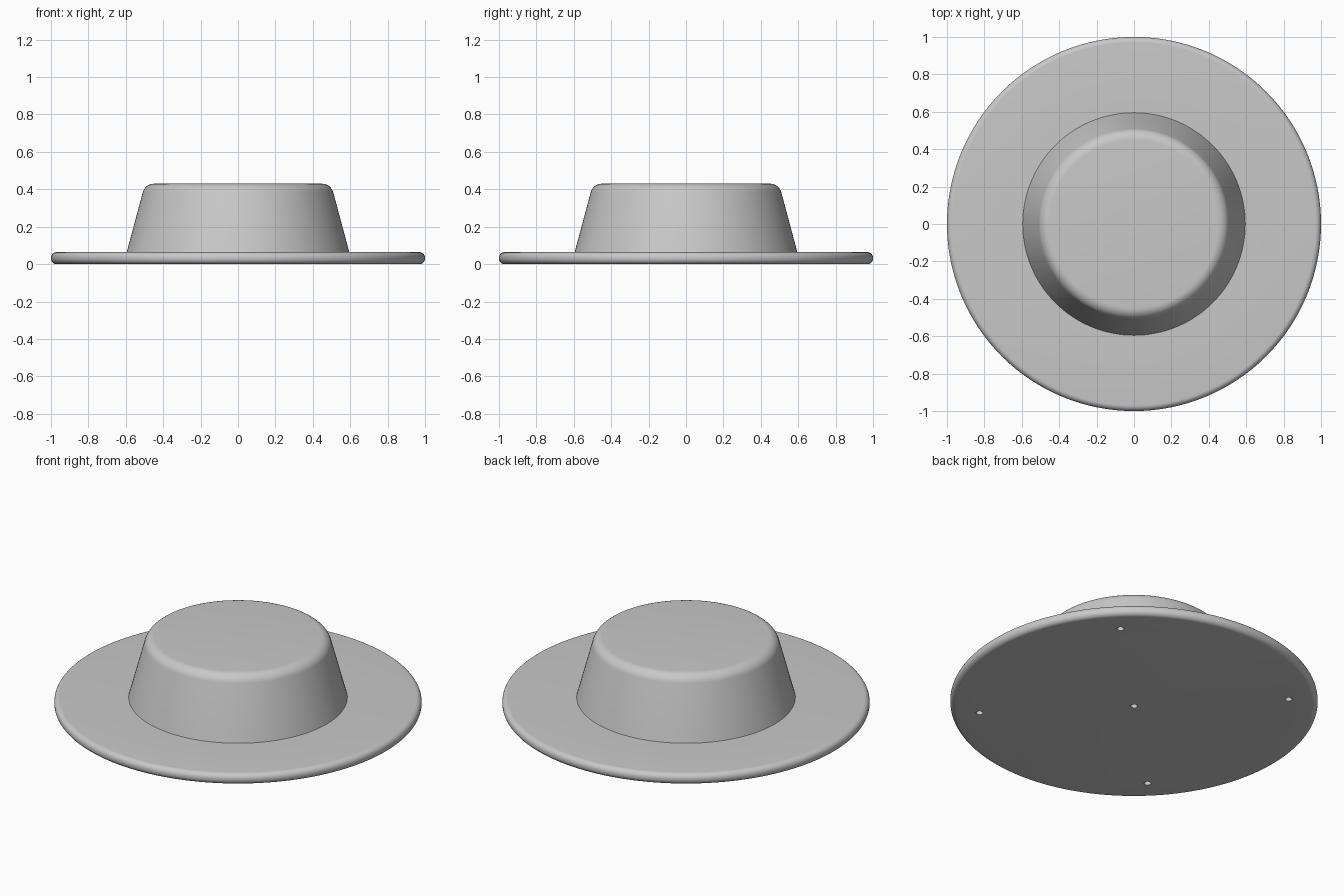
import bpy, bmesh, math

old = bpy.data.objects.get("Cube")
if old:
    bpy.data.objects.remove(old, do_unlink=True)

SEGMENTS = 128
PLATE_TOP = 0.064
HEIGHT = 0.43
EDGE = 0.03                      # rounding of the plate rim
FILLET = 0.062                   # rounding of the crown's top edge
DRAFT = math.radians(15)         # slope of the crown wall
HOLE_RADIUS, HOLE_DEPTH, HOLE_OFFSET = 0.019, 0.045, 0.597

grey = bpy.data.materials.new("light_grey")
grey.use_nodes = True
colour = (0.58, 0.58, 0.58, 1)
grey.diffuse_color = colour
grey.node_tree.nodes["Principled BSDF"].inputs["Base Color"].default_value = colour


def arc(r, z, radius, start, end, steps=8):
    """Points of a rounded corner in the (radius, height) plane."""
    angles = [start + (end - start) * i / steps for i in range(steps + 1)]
    return [(r + radius * math.cos(a), z + radius * math.sin(a)) for a in angles]


def lathe(name, profile):
    """Closed solid of revolution, capped flat at both ends of the profile."""
    bm = bmesh.new()
    rings = []
    for r, z in profile:
        turns = [math.tau * i / SEGMENTS for i in range(SEGMENTS)]
        rings.append([bm.verts.new((r * math.cos(a), r * math.sin(a), z)) for a in turns])
    for low, high in zip(rings, rings[1:]):
        for i in range(SEGMENTS):
            j = (i + 1) % SEGMENTS
            bm.faces.new((low[i], low[j], high[j], high[i]))
    bm.faces.new(rings[0][::-1])
    bm.faces.new(rings[-1])
    mesh = bpy.data.meshes.new(name)
    bm.to_mesh(mesh)
    bm.free()
    obj = bpy.data.objects.new(name, mesh)
    bpy.context.collection.objects.link(obj)
    mesh.materials.append(grey)
    return obj


# Flanged body: rounded plate rim, sloping crown wall, rounded crown top
half_pi = math.pi / 2
base_radius = 0.595
corner_radius = base_radius - (HEIGHT - PLATE_TOP) * math.tan(DRAFT)
flat_radius = corner_radius - FILLET * math.tan((half_pi - DRAFT) / 2)
profile = arc(1 - EDGE, EDGE, EDGE, -half_pi, 0)
profile += arc(1 - EDGE, PLATE_TOP - EDGE, EDGE, 0, half_pi)
profile.append((base_radius, PLATE_TOP))
profile += arc(flat_radius, HEIGHT - FILLET, FILLET, DRAFT, half_pi)
body = lathe("flanged_body", profile)

# Blind screw holes in the underside: one central, four on the diagonals
spots = [(0, 0)] + [(sx * HOLE_OFFSET, sy * HOLE_OFFSET) for sx in (-1, 1) for sy in (-1, 1)]
bm = bmesh.new()
for x, y in spots:
    made = bmesh.ops.create_cone(bm, cap_ends=True, segments=24, radius1=HOLE_RADIUS,
                                 radius2=HOLE_RADIUS, depth=2 * HOLE_DEPTH)
    bmesh.ops.translate(bm, verts=made["verts"], vec=(x, y, 0))
cut_mesh = bpy.data.meshes.new("hole_cutter")
bm.to_mesh(cut_mesh)
bm.free()
cut_mesh.materials.append(grey)
cutter = bpy.data.objects.new("hole_cutter", cut_mesh)
bpy.context.collection.objects.link(cutter)
cutter.hide_render = True

cut = body.modifiers.new("screw_holes", 'BOOLEAN')
cut.operation = 'DIFFERENCE'
cut.solver = 'EXACT'
cut.object = cutter

bpy.ops.object.select_all(action='DESELECT')
body.select_set(True)
bpy.context.view_layer.objects.active = body
bpy.ops.object.modifier_apply(modifier=cut.name)
bpy.data.objects.remove(cutter, do_unlink=True)
bpy.ops.object.shade_smooth_by_angle(angle=math.radians(30))
